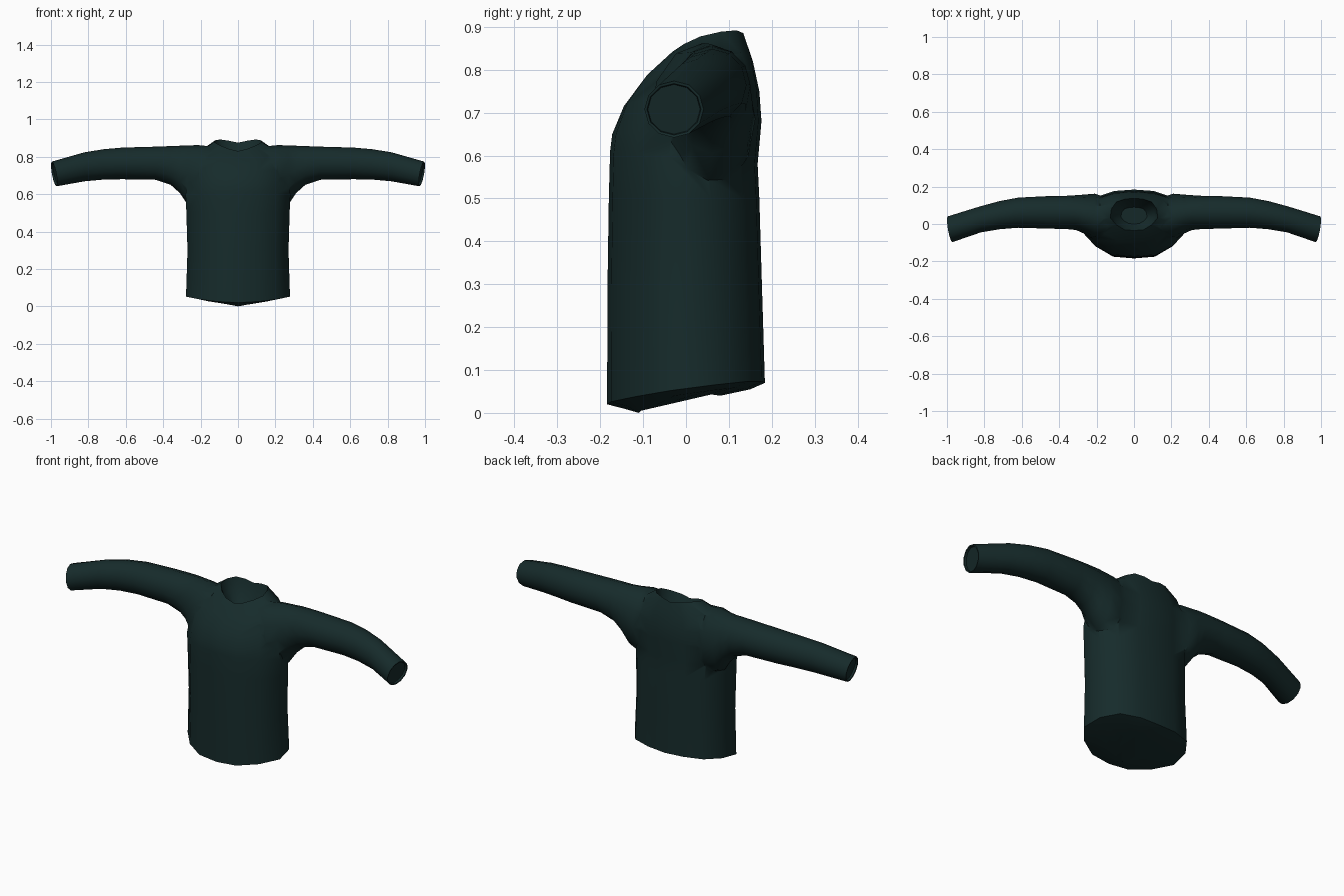
import bpy, bmesh, math

cube = bpy.data.objects.get("Cube")
if cube:
    bpy.data.objects.remove(cube, do_unlink=True)

fabric = bpy.data.materials.new("dark teal fabric")
fabric.use_nodes = True
COLOUR = (0.008, 0.024, 0.024, 1)
fabric.diffuse_color = COLOUR
fabric.node_tree.nodes["Principled BSDF"].inputs["Base Color"].default_value = COLOUR
fabric.node_tree.nodes["Principled BSDF"].inputs["Roughness"].default_value = 0.9


def loft(name, rings):
    """Skin a list of equal-length point loops and close both ends."""
    bm = bmesh.new()
    loops = [[bm.verts.new(p) for p in ring] for ring in rings]
    for a, b in zip(loops, loops[1:]):
        for i in range(len(a)):
            j = (i + 1) % len(a)
            bm.faces.new((a[i], a[j], b[j], b[i]))
    for end in (loops[0], loops[-1]):
        bm.faces.new(end)
    bmesh.ops.recalc_face_normals(bm, faces=bm.faces)
    mesh = bpy.data.meshes.new(name)
    bm.to_mesh(mesh)
    bm.free()
    mesh.materials.append(fabric)
    obj = bpy.data.objects.new(name, mesh)
    bpy.context.collection.objects.link(obj)
    return obj


# Torso outline: widest a little forward of the middle, flatter at the back
half = [(0, -1), (0.4, -0.95), (0.75, -0.64), (1, -0.2),
        (0.95, 0.35), (0.74, 0.78), (0.38, 0.96), (0, 1)]
outline = half + [(-u, v) for u, v in reversed(half[1:-1])]


def torso_ring(z_front, z_back, width, y_front, y_back, side_lift=0):
    ring = []
    for u, v in outline:
        t = (v + 1) / 2
        ring.append((u * width, y_front + (y_back - y_front) * t,
                     z_front + (z_back - z_front) * t + side_lift * abs(u)))
    return ring


torso = loft("shirt_body", [torso_ring(*r) for r in (
    # underside bulge
    (0.0, 0.04, 0.06, -0.11, 0.08, 0.01),
    (0.01, 0.055, 0.21, -0.145, 0.15, 0.012),
    # hem and trunk
    (0.02, 0.07, 0.278, -0.184, 0.184, 0.012),
    (0.30, 0.30, 0.270, -0.183, 0.177),
    (0.50, 0.50, 0.276, -0.180, 0.171),
    (0.61, 0.58, 0.280, -0.177, 0.167),
    (0.65, 0.68, 0.272, -0.172, 0.176),
    # chest and shoulders
    (0.715, 0.75, 0.262, -0.145, 0.171, 0.015),
    (0.775, 0.82, 0.210, -0.097, 0.156, 0.03),
    # neckline and inside of the collar
    (0.83, 0.875, 0.127, -0.035, 0.137, 0.03),
    (0.80, 0.83, 0.110, -0.020, 0.125, 0.01),
    (0.76, 0.77, 0.070, 0.0, 0.09),
)])


def sleeve_ring(side, x, y_front, y_back, z_low, z_high, tilt=0.0, count=12):
    ring = []
    for i in range(count):
        a = math.tau * i / count
        c, s = math.cos(a), math.sin(a)
        ring.append((side * (x + tilt * (c + s)),
                     (y_front + y_back) / 2 + c * (y_back - y_front) / 2,
                     (z_low + z_high) / 2 + s * (z_high - z_low) / 2))
    return ring


sleeve_rings = (
    # shoulder and armpit
    (0.14, -0.08, 0.14, 0.54, 0.855),
    (0.21, -0.085, 0.162, 0.51, 0.862),
    (0.27, -0.050, 0.157, 0.545, 0.861),
    (0.31, -0.032, 0.154, 0.605, 0.859),
    (0.36, -0.027, 0.151, 0.650, 0.857),
    (0.44, -0.025, 0.150, 0.677, 0.854),
    # arm
    (0.62, -0.020, 0.141, 0.680, 0.849),
    (0.72, -0.028, 0.122, 0.678, 0.840),
    (0.82, -0.045, 0.095, 0.669, 0.824),
    # cuff and its recessed end
    (0.983, -0.097, 0.041, 0.642, 0.774, 0.012),
    (0.982, -0.091, 0.035, 0.648, 0.768, 0.012),
    (0.972, -0.089, 0.033, 0.650, 0.766, 0.012),
)

# Join the sleeves to the body
for label, side in (("left_sleeve", 1), ("right_sleeve", -1)):
    sleeve = loft(label, [sleeve_ring(side, *r) for r in sleeve_rings])
    join = torso.modifiers.new(label, "BOOLEAN")
    join.operation = "UNION"
    join.solver = "EXACT"
    join.object = sleeve
    bpy.context.view_layer.objects.active = torso
    torso.select_set(True)
    bpy.ops.object.modifier_apply(modifier=join.name)
    bpy.data.objects.remove(sleeve, do_unlink=True)

# Soft cloth shading with a crisp hem, cuffs and collar
bpy.ops.object.select_all(action="DESELECT")
torso.select_set(True)
bpy.context.view_layer.objects.active = torso
bpy.ops.object.shade_smooth_by_angle(angle=math.radians(50))
